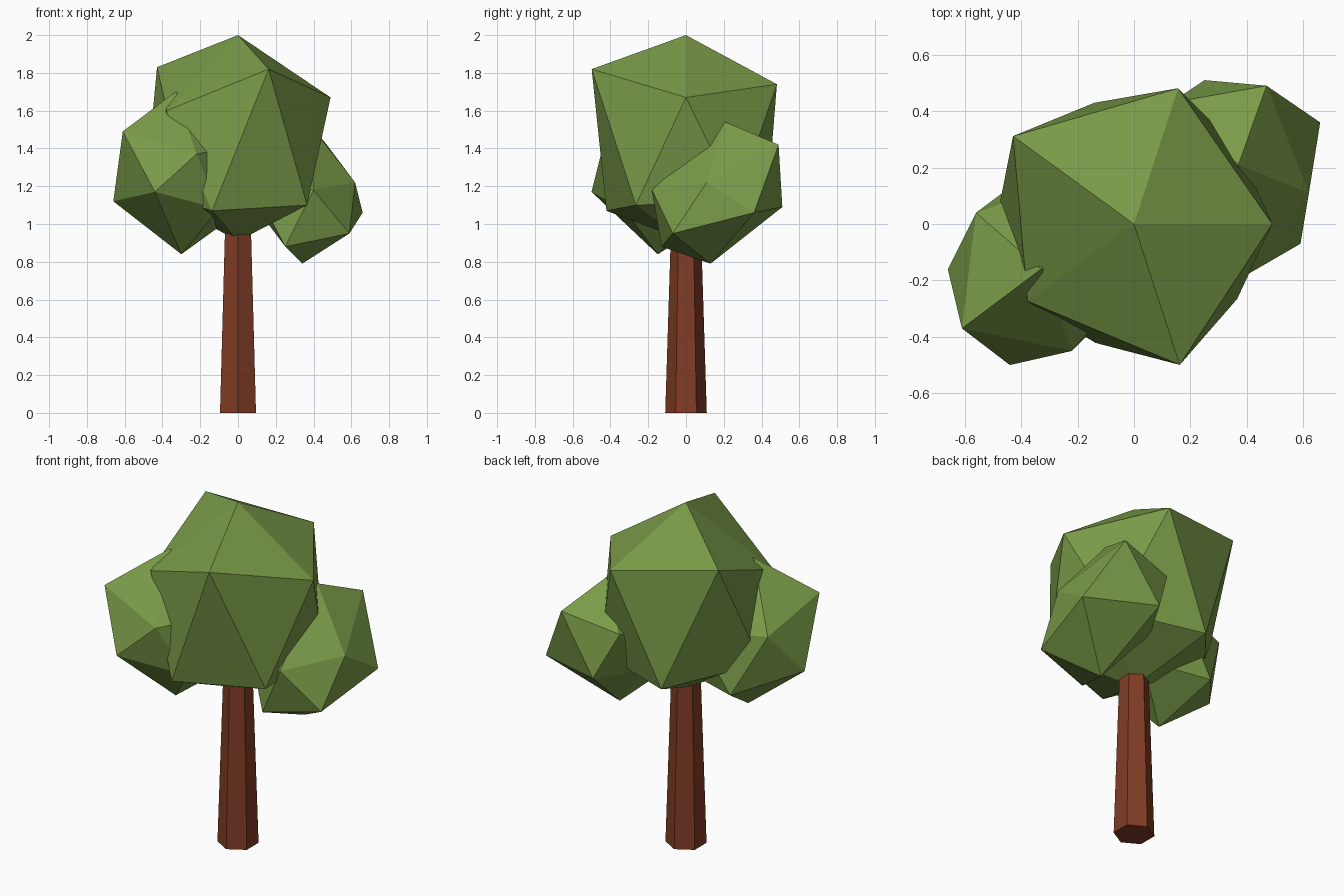
import bpy
import bmesh
from math import cos, sin, radians
from mathutils import Vector

default_cube = bpy.data.objects.get("Cube")
if default_cube:
    bpy.data.objects.remove(default_cube, do_unlink=True)


def make_material(name, colour):
    material = bpy.data.materials.new(name)
    material.use_nodes = True
    rgba = (*colour, 1.0)
    material.diffuse_color = rgba
    shader = next(n for n in material.node_tree.nodes if n.type == "BSDF_PRINCIPLED")
    shader.inputs["Base Color"].default_value = rgba
    shader.inputs["Roughness"].default_value = 1.0
    return material


def ring(pairs, start):
    """Points evenly spread round the z axis from (radius, height) pairs."""
    step = 360 / len(pairs)
    points = []
    for i, (radius, height) in enumerate(pairs):
        angle = radians(start + i * step)
        points.append(Vector((radius * cos(angle), radius * sin(angle), height)))
    return points


def hull_object(name, points, material):
    """Flat-shaded solid wrapped tightly round the given corner points."""
    bm = bmesh.new()
    for point in points:
        bm.verts.new(point)
    result = bmesh.ops.convex_hull(bm, input=bm.verts[:])
    unused = [v for v in result["geom_interior"] if isinstance(v, bmesh.types.BMVert)]
    bmesh.ops.delete(bm, geom=unused, context="VERTS")
    # Merge only truly flat facets, so the trunk keeps clean sides and caps
    bmesh.ops.dissolve_limit(bm, angle_limit=radians(0.1),
                             verts=bm.verts[:], edges=bm.edges[:])
    bmesh.ops.recalc_face_normals(bm, faces=bm.faces[:])
    mesh = bpy.data.meshes.new(name)
    bm.to_mesh(mesh)
    bm.free()
    mesh.materials.append(material)
    obj = bpy.data.objects.new(name, mesh)
    bpy.context.collection.objects.link(obj)
    return obj


leaf_green = make_material("leaf green", (0.195, 0.328, 0.065))
bark_brown = make_material("bark brown", (0.216, 0.045, 0.018))

# Tapered six-sided trunk, its tip buried in the crown
trunk_points = ring([(0.11, 0)] * 6, 30) + ring([(0.08, 0.95)] * 6, 30)
hull_object("trunk", trunk_points, bark_brown)

# Main crown: uneven twenty-sided clump, two staggered rings between two poles
upper = [(0.49, 1.67), (0.506, 1.74), (0.53, 1.83), (0.466, 1.6), (0.525, 1.82)]
lower = [(0.457, 1.12), (0.452, 1.1), (0.49, 1.18), (0.443, 1.07), (0.452, 1.1)]
poles = [Vector((0, 0, 2)), Vector((0, 0, 0.91))]
hull_object("main_crown", ring(upper, 0) + ring(lower, 36) + poles, leaf_green)

# Side clumps: outer corners, then the inner ones mirrored through the centre
clumps = {
    "left_leaf_clump": (
        (0.36, 0.18, 1.15),
        [(0.66, 0.36, 1.06), (0.59, -0.07, 0.95), (0.62, 0.11, 1.22), (0.47, 0.49, 1.42)],
        [(0.34, 0.13, 0.79), (0.25, 0.51, 1.09), (0.37, 0.21, 1.54), (0.4, -0.18, 1.18)],
    ),
    "right_leaf_clump": (
        (-0.31, -0.155, 1.27),
        [(-0.66, -0.16, 1.12), (-0.61, -0.37, 1.49), (-0.44, -0.5, 1.17)],
        [(-0.3, -0.15, 0.84), (-0.33, -0.16, 1.7), (-0.22, -0.45, 1.37),
         (-0.56, 0.04, 1.37), (-0.4, 0.16, 1.03), (-0.1, -0.33, 1.08)],
    ),
}
for name, (centre, mirrored, single) in clumps.items():
    outer = [Vector(p) for p in mirrored]
    inner = [2 * Vector(centre) - p for p in outer]
    hull_object(name, outer + inner + [Vector(p) for p in single], leaf_green)
